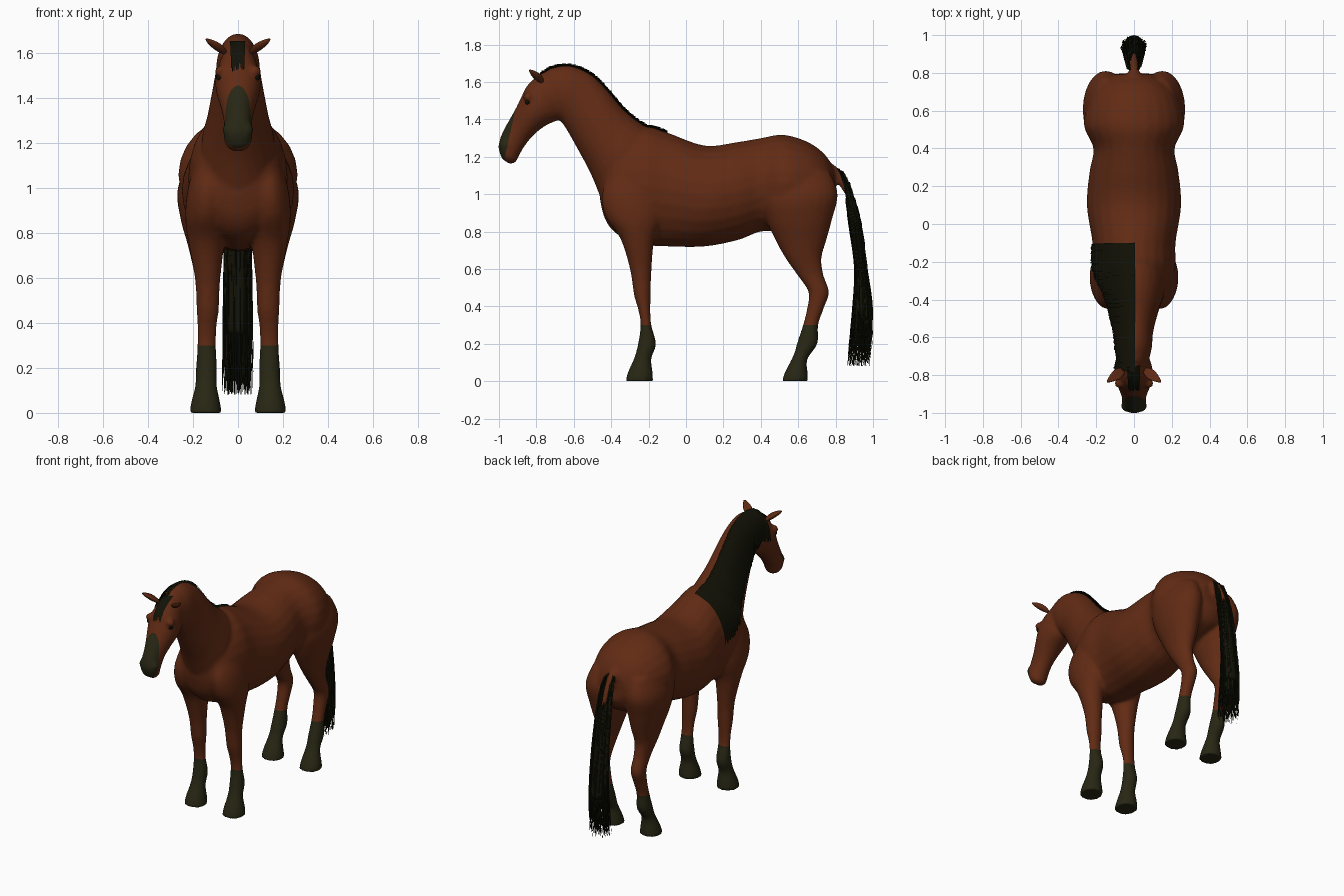
import bpy
import bmesh
import math
import random
from mathutils import Vector
from mathutils.bvhtree import BVHTree

random.seed(4)
default = bpy.data.objects.get("Cube")
if default:
    bpy.data.objects.remove(default, do_unlink=True)


def material(name, colour):
    mat = bpy.data.materials.new(name)
    mat.use_nodes = True
    mat.diffuse_color = (*colour, 1)
    bsdf = mat.node_tree.nodes["Principled BSDF"]
    bsdf.inputs["Base Color"].default_value = (*colour, 1)
    bsdf.inputs["Roughness"].default_value = 0.8
    return mat


COAT = material("chestnut coat", (0.12, 0.024, 0.007))
POINTS = material("dark olive points", (0.021, 0.02, 0.007))
HAIR = material("black hair", (0.006, 0.006, 0.002))


def make_object(name, bm, *mats):
    mesh = bpy.data.meshes.new(name)
    bm.to_mesh(mesh)
    bm.free()
    for mat in mats:
        mesh.materials.append(mat)
    mesh.shade_smooth()
    obj = bpy.data.objects.new(name, mesh)
    bpy.context.scene.collection.objects.link(obj)
    return obj


def spline_rows(rows, steps=5):
    """Catmull-Rom interpolation between cross-section rows."""
    padded = [rows[0], *rows, rows[-1]]
    result = []
    for p, q, r, s in zip(padded, padded[1:], padded[2:], padded[3:]):
        for k in range(steps):
            t = k / steps
            result.append([b + 0.5 * t * (c - a + t * (2 * a - 5 * b + 4 * c - d + t * (3 * (b - c) + d - a)))
                           for a, b, c, d in zip(p, q, r, s)])
    return result + [list(rows[-1])]


def loft(bm, rows, side=0, segments=24):
    """Rows hold y, z of two opposite rim points, half width and, for limbs, the x centre."""
    rings = []
    for row in spline_rows(rows):
        a, b = Vector((0, row[0], row[1])), Vector((0, row[2], row[3]))
        centre, half = (a + b) / 2, (a - b) / 2
        if side:
            centre.x = row[5] * side
        ring = []
        for i in range(segments):
            angle = math.tau * i / segments
            offset = half * math.cos(angle) + Vector((row[4] * math.sin(angle), 0, 0))
            ring.append(bm.verts.new(centre + offset))
        rings.append(ring)
    faces = [bm.faces.new(rings[0]), bm.faces.new(rings[-1])]
    for lower, upper in zip(rings, rings[1:]):
        for i in range(segments):
            j = (i + 1) % segments
            faces.append(bm.faces.new((lower[i], lower[j], upper[j], upper[i])))
    bmesh.ops.recalc_face_normals(bm, faces=faces)


def ball(bm, centre, radius):
    made = bmesh.ops.create_uvsphere(bm, u_segments=16, v_segments=10, radius=radius)
    bmesh.ops.translate(bm, verts=made["verts"], vec=centre)


TORSO = [(-.46, 1.07, -.46, .97, .05), (-.43, 1.2, -.43, .86, .14), (-.35, 1.3, -.36, .78, .19),
         (-.22, 1.36, -.22, .73, .22), (-.1, 1.33, -.1, .72, .22), (.1, 1.26, .1, .72, .25),
         (.28, 1.28, .28, .755, .235), (.4, 1.3, .4, .8, .215), (.52, 1.318, .52, .8, .265),
         (.65, 1.28, .65, .83, .24), (.74, 1.215, .75, .87, .18), (.79, 1.14, .8, .95, .09)]
NECK = [(-.12, 1.32, -.44, .92, .15), (-.22, 1.365, -.465, 1, .165), (-.33, 1.45, -.515, 1.12, .14),
        (-.435, 1.572, -.585, 1.25, .115), (-.52, 1.648, -.645, 1.355, .1),
        (-.63, 1.688, -.68, 1.4, .095), (-.73, 1.672, -.7, 1.42, .08)]
HEAD = [(-.72, 1.672, -.66, 1.45, .07), (-.79, 1.635, -.68, 1.4, .088), (-.85, 1.58, -.71, 1.385, .1),
        (-.885, 1.51, -.76, 1.36, .098), (-.915, 1.45, -.815, 1.315, .082), (-.955, 1.38, -.86, 1.26, .066),
        (-.988, 1.315, -.895, 1.2, .063), (-1.003, 1.25, -.91, 1.17, .062), (-.985, 1.19, -.945, 1.162, .035)]
FORELEG = [(-.4, 1.12, -.1, 1.15, .06, .13), (-.45, 1, -.12, .98, .09, .135), (-.43, .88, -.13, .86, .095, .14),
           (-.35, .76, -.17, .75, .08, .14), (-.3, .6, -.185, .58, .056, .135), (-.278, .46, -.188, .46, .05, .135),
           (-.255, .38, -.19, .38, .043, .138), (-.243, .3, -.185, .3, .042, .14), (-.257, .2, -.16, .2, .047, .14),
           (-.275, .13, -.185, .12, .048, .142), (-.31, .05, -.178, .05, .064, .144), (-.325, 0, -.175, 0, .073, .144)]
HINDLEG = [(.42, 1.15, .77, 1.12, .08, .14), (.4, .98, .812, 1, .12, .15), (.43, .86, .78, .86, .11, .145),
           (.475, .76, .75, .75, .086, .14), (.53, .66, .725, .66, .063, .14), (.6, .56, .735, .57, .048, .137),
           (.655, .475, .765, .475, .047, .137), (.645, .38, .737, .39, .042, .138), (.625, .3, .707, .3, .04, .14),
           (.592, .2, .703, .2, .047, .14), (.575, .14, .65, .12, .047, .142), (.53, .05, .65, .05, .064, .144),
           (.512, 0, .655, 0, .073, .144)]
DOCK = [(.75, 1.18, .75, 1.1, .04), (.83, 1.125, .8, 1.07, .027), (.895, 1, .86, .98, .02), (.91, .9, .9, .895, .01)]

# Body: overlapping lofts fused into one smooth skin
bm = bmesh.new()
for profile in (TORSO, NECK, HEAD, DOCK):
    loft(bm, profile)
for side in (-1, 1):
    loft(bm, FORELEG, side)
    loft(bm, HINDLEG, side)
    ball(bm, (side * .078, -.845, 1.52), .026)
    ball(bm, (side * .04, -.965, 1.26), .03)
body = make_object("body", bm, COAT, POINTS)
fuse = body.modifiers.new("fuse", 'REMESH')
fuse.mode = 'VOXEL'
fuse.voxel_size = 0.011
relax = body.modifiers.new("relax", 'SMOOTH')
relax.factor = 0.5
relax.iterations = 7
graph = bpy.context.evaluated_depsgraph_get()
skin = bpy.data.meshes.new_from_object(body.evaluated_get(graph))
body.modifiers.clear()

# Stockings and muzzle: cut the skin along planes, then colour each side
bm = bmesh.new()
bm.from_mesh(skin)
cuts = [(Vector((0, 0, .3)), Vector((0, 0, -1))),
        (Vector((0, -.93, 1.37)), Vector((0, -.2, .045)))]
for point, normal in cuts:
    bmesh.ops.bisect_plane(bm, geom=bm.verts[:] + bm.edges[:] + bm.faces[:],
                           dist=1e-5, plane_co=point, plane_no=normal)
for face in bm.faces:
    centre = face.calc_center_median()
    face.material_index = int(any((centre - p).dot(n) > 0 for p, n in cuts))
surface = BVHTree.FromBMesh(bm)
bm.to_mesh(body.data)
bm.free()
body.data.shade_smooth()


def hit(origin, direction):
    return surface.ray_cast(Vector(origin), Vector(direction))[0]


# Ears and eyes
for side, word in ((-1, "right"), (1, "left")):
    bm = bmesh.new()
    ball(bm, (0, 0, 0), 1)
    for v in bm.verts:
        taper = 1 - 0.45 * max(v.co.z, 0)
        v.co = Vector((v.co.x * .028 * taper, v.co.y * .014 + .01 * v.co.x ** 2, v.co.z * .066))
    lean = Vector((side * .08, -.06, .06))
    bmesh.ops.transform(bm, verts=bm.verts, matrix=lean.to_track_quat('Z', 'Y').to_matrix().to_4x4())
    bmesh.ops.translate(bm, verts=bm.verts, vec=(side * .098, -.803, 1.63))
    make_object(word + "_ear", bm, COAT)

    bm = bmesh.new()
    spot = hit((side, -.845, 1.495), (-side, 0, 0))
    if spot:
        ball(bm, spot - Vector((side * .012, 0, 0)), .017)
    make_object(word + "_eye", bm, HAIR)


def strand(bm, points, across, width):
    """A flat ribbon of hair that narrows to its tip."""
    last = None
    for i, p in enumerate(points):
        offset = across * width * (1 - 0.8 * i / len(points)) / 2
        pair = bm.verts.new(p - offset), bm.verts.new(p + offset)
        if last:
            bm.faces.new((last[0], last[1], pair[1], pair[0]))
        last = pair


# Mane: ribbons from the crest draped down the right side of the neck
bm = bmesh.new()
COUNT = 230
for i in range(COUNT):
    f = i / (COUNT - 1)
    y = -.77 + .66 * f
    crest = hit((0, y, 3), (0, 0, -1))
    lift = random.uniform(.004, .013)
    length = (.17 + .12 * math.sin(math.pi * min(f * 1.2, 1) * .6)) * random.uniform(.88, 1.03)
    points = [crest + Vector((.004, 0, lift)), crest + Vector((-.015, 0, lift * .8))]
    for k in range(1, 12):
        z = crest.z - length * k / 11
        spot = hit((-1, y, z), (1, 0, 0))
        if spot is None:
            break
        points.append(spot - Vector((lift, 0, 0)))
    strand(bm, points, Vector((0, 1, 0)), .022)
make_object("mane", bm, HAIR)

# Forelock: ribbons falling over the forehead
bm = bmesh.new()
for i in range(34):
    x = random.uniform(-.028, .026)
    tip = random.uniform(1.52, 1.56)
    points = []
    for k in range(8):
        spot = hit((x, -3, 1.655 + (tip - 1.655) * k / 7), (0, 1, 0))
        if spot:
            points.append(spot - Vector((0, random.uniform(.006, .012), 0)))
    strand(bm, points, Vector((1, 0, 0)), .014)
make_object("forelock", bm, HAIR)

# Tail: height, front edge, back edge, half width
TAIL = [(1.15, .8, .81, .03), (1.08, .835, .865, .043), (.87, .868, .93, .056),
        (.6, .9, .97, .064), (.35, .885, 1, .068), (.08, .86, .99, .072)]
flow = spline_rows(TAIL)


def tail_point(u, v, z):
    row = min(flow, key=lambda r: abs(r[0] - z))
    return Vector((u * row[3], (row[1] + row[2]) / 2 + v * (row[2] - row[1]) / 2, z))


bm = bmesh.new()
loft(bm, [(front, z, back, z, width * .8) for z, front, back, width in TAIL[2:5]], segments=14)
for i in range(650):
    angle, radius = random.uniform(0, math.tau), math.sqrt(random.random())
    u, v = radius * math.cos(angle), radius * math.sin(angle)
    root = random.uniform(1.0, 1.14) if abs(u) > .55 else random.uniform(.88, .98)
    tip = .08 + .26 * random.random() ** 1.5
    levels = [root + (tip - root) * k / 16 for k in range(17)]
    turn = random.uniform(0, math.pi)
    strand(bm, [tail_point(u, v, z) for z in levels],
           Vector((math.cos(turn), math.sin(turn), 0)), .008)
make_object("tail", bm, HAIR)
